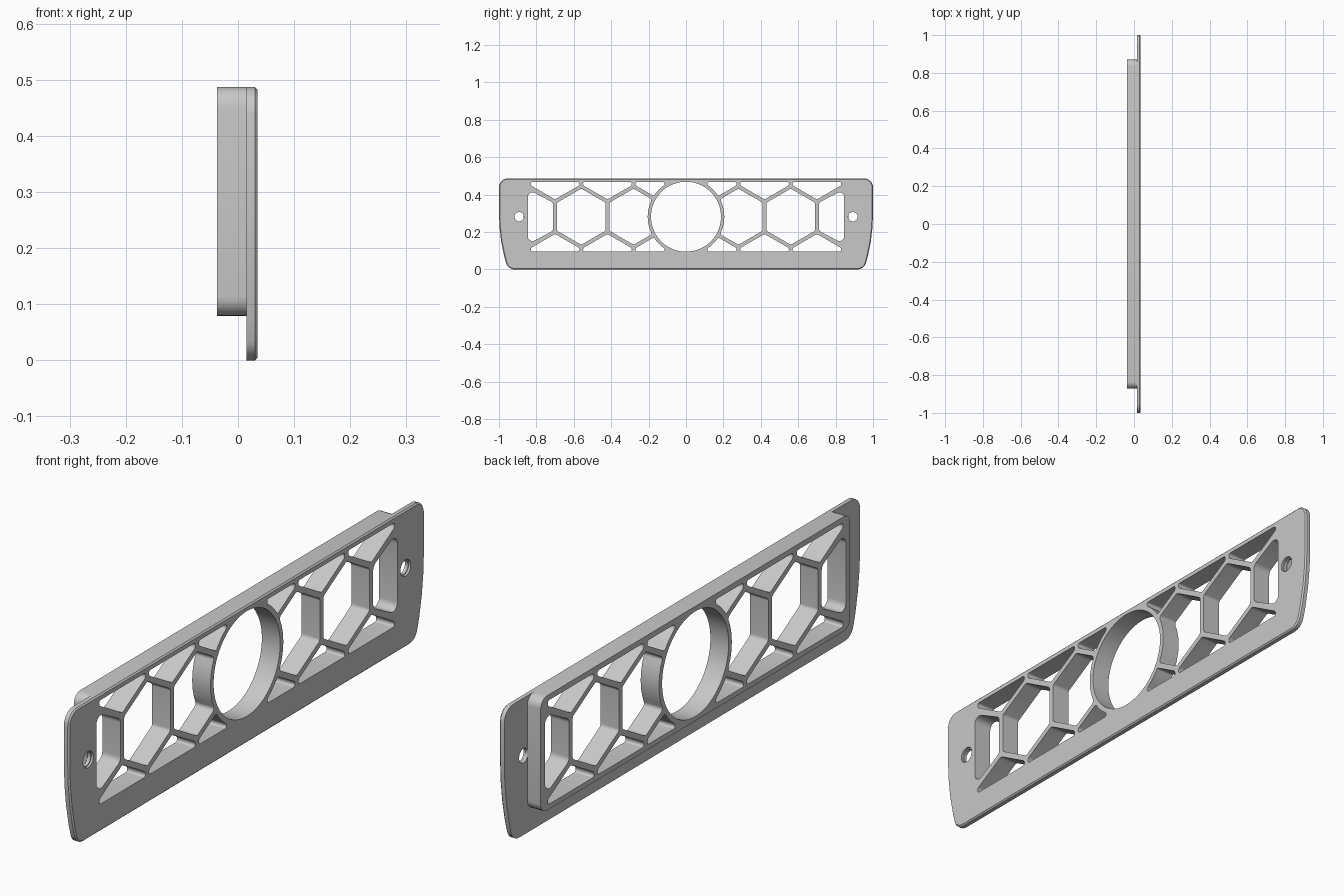
import bpy, bmesh, math
from mathutils import Vector, Matrix
from mathutils.geometry import intersect_line_sphere_2d

cube = bpy.data.objects.get("Cube")
if cube:
    bpy.data.objects.remove(cube)

BACK, SEAT, FRONT = -0.037, 0.015, 0.035     # depth layers along x
TOP, MID = 0.487, 0.282                      # plate top, lattice centre height
PITCH, BAR = 0.28, 0.02                      # hexagon spacing, bar width
RING = 0.205                                 # outer radius of centre ring
HALF_Y, LOW, HIGH = 0.852, 0.097, 0.467      # lattice opening

grey = bpy.data.materials.new("light grey")
grey.use_nodes = True
grey.diffuse_color = (0.58, 0.58, 0.58, 1)
grey.node_tree.nodes["Principled BSDF"].inputs["Base Color"].default_value = grey.diffuse_color


def circle(y, z, r, n=64):
    return [Vector((y + r * math.cos(2 * math.pi * i / n), z + r * math.sin(2 * math.pi * i / n)))
            for i in range(n)]


def round_corners(pts, radius, steps=6):
    """Replace sharp corners of a (y, z) outline by arcs."""
    out = []
    for i, p in enumerate(pts):
        a, b = pts[i - 1] - p, pts[(i + 1) % len(pts)] - p
        turn = math.pi - a.angle(b)
        if turn < math.radians(28):
            out.append(p)
            continue
        t = min(radius * math.tan(turn / 2), 0.48 * min(a.length, b.length))
        r = t / math.tan(turn / 2)
        centre = p + (a.normalized() + b.normalized()).normalized() * (r / math.cos(turn / 2))
        start, end = p + a.normalized() * t - centre, p + b.normalized() * t - centre
        sweep = math.atan2(start.x * end.y - start.y * end.x, start.dot(end))
        out += [centre + Matrix.Rotation(sweep * k / steps, 2) @ start for k in range(steps + 1)]
    return out


def clip(pts, axis, limit, sign):
    """Keep the part of a convex outline with sign * coordinate < sign * limit."""
    out = []
    for i, q in enumerate(pts):
        p = pts[i - 1]
        dp, dq = sign * (limit - p[axis]), sign * (limit - q[axis])
        if dp * dq < 0:
            out.append(p.lerp(q, dp / (dp - dq)))
        if dq >= 0:
            out.append(q)
    return out


def merge_short(pts, length):
    out = []
    for p in pts:
        if out and (p - out[-1]).length < length:
            out[-1] = (p + out[-1]) / 2
        else:
            out.append(p)
    if (out[0] - out[-1]).length < length:
        out[0] = (out[0] + out.pop()) / 2
    return out


def cut_ring(pts, steps=6):
    """Trim an outline where it runs into the centre ring."""
    centre = Vector((0, MID))
    inside = [(p - centre).length < RING for p in pts]
    if not any(inside):
        return pts
    out = []
    for i, q in enumerate(pts):
        p = pts[i - 1]
        if inside[i] != inside[i - 1]:
            hits = intersect_line_sphere_2d(p, q, centre, RING, True)
            hit = next(h for h in hits if h is not None)
            if inside[i]:
                entry_index = len(out)
            else:
                exit_index = len(out)
            out.append(hit.copy())
        if not inside[i]:
            out.append(q)
    # start the list at the exit point so the entry point comes last
    out = out[exit_index:] + out[:exit_index]
    a, b = out[-1] - centre, out[0] - centre
    sweep = math.atan2(a.x * b.y - a.y * b.x, a.dot(b))
    return out + [centre + Matrix.Rotation(sweep * k / steps, 2) @ a for k in range(1, steps)]


def prism(name, outlines, x0, x1, chamfer=0):
    """Extrude (y, z) outlines along x."""
    bm = bmesh.new()
    for pts in outlines:
        rings = [[bm.verts.new((x, p[0], p[1])) for p in pts] for x in (x0, x1)]
        bm.faces.new(rings[0])
        bm.faces.new(rings[1])
        for i in range(len(pts)):
            bm.faces.new((rings[0][i - 1], rings[0][i], rings[1][i], rings[1][i - 1]))
    bmesh.ops.recalc_face_normals(bm, faces=bm.faces)
    if chamfer:
        rim = [e for e in bm.edges if all(abs(v.co.x - x1) < 1e-5 for v in e.verts)]
        bmesh.ops.bevel(bm, geom=rim, offset=chamfer, segments=1, affect='EDGES')
    mesh = bpy.data.meshes.new(name)
    bm.to_mesh(mesh)
    bm.free()
    obj = bpy.data.objects.new(name, mesh)
    bpy.context.collection.objects.link(obj)
    mesh.materials.append(grey)
    return obj


def mirror(pts):
    return [Vector((-p.x, p.y)) for p in reversed(pts)]


# Lattice openings: hexagon cells trimmed by the frame and the centre ring
row = PITCH * math.sqrt(3) / 2
cells = [((k + 1) * PITCH, MID) for k in range(3)]
cells += [((k + 0.5) * PITCH, MID + s * row) for k in range(3) for s in (-1, 1)]
openings = [circle(0, MID, 0.187, 96)]
for y, z in cells:
    size = (PITCH - BAR) / math.sqrt(3)
    pts = [Vector((y + size * math.sin(a * math.pi / 3), z - size * math.cos(a * math.pi / 3)))
           for a in range(6)]
    for axis, limit, sign in ((0, HALF_Y, 1), (0, 0.115, -1), (1, HIGH, 1), (1, LOW, -1)):
        pts = clip(pts, axis, limit, sign)
    pts = cut_ring(merge_short(pts, 0.015))
    pts = round_corners(pts, 0.025 if y > 0.8 else 0.014)
    openings += [pts, mirror(pts)]
lattice_cutter = prism("lattice_cutter", openings, -0.1, 0.1)

# Screw holes with a shallow recess
SCREW_Y = 0.892
hole_cutter = prism("screw_hole_cutter", [circle(s * SCREW_Y, MID, 0.025, 32) for s in (-1, 1)], 0.005, 0.1)
recess_cutter = prism("screw_recess_cutter", [circle(s * SCREW_Y, MID, 0.029, 32) for s in (-1, 1)], 0.027, 0.1)

# Face plate: straight top, sides curving inward to the bottom
side = [Vector((1 - (0.3 - z) ** 2 / 1.9, z)) for z in (0, 0.075, 0.15, 0.225, 0.3)]
side.append(Vector((1, TOP)))
face_plate = prism("face_plate", [round_corners(side + mirror(side), 0.048)], SEAT, FRONT, 0.005)

# Rear rim: rounded box behind the plate
box = [Vector(p) for p in ((-0.87, 0.079), (0.87, 0.079), (0.87, TOP), (-0.87, TOP))]
rear_rim = prism("rear_rim", [round_corners(box, 0.035)], BACK, SEAT)

for obj, cutters in ((face_plate, (lattice_cutter, hole_cutter, recess_cutter)),
                     (rear_rim, (lattice_cutter,))):
    bpy.ops.object.select_all(action='DESELECT')
    obj.select_set(True)
    bpy.context.view_layer.objects.active = obj
    for cutter in cutters:
        mod = obj.modifiers.new("cut", 'BOOLEAN')
        mod.operation, mod.solver, mod.object = 'DIFFERENCE', 'EXACT', cutter
        bpy.ops.object.modifier_apply(modifier=mod.name)
    bpy.ops.object.shade_smooth_by_angle(angle=math.radians(30))

for cutter in (lattice_cutter, hole_cutter, recess_cutter):
    bpy.data.objects.remove(cutter)
